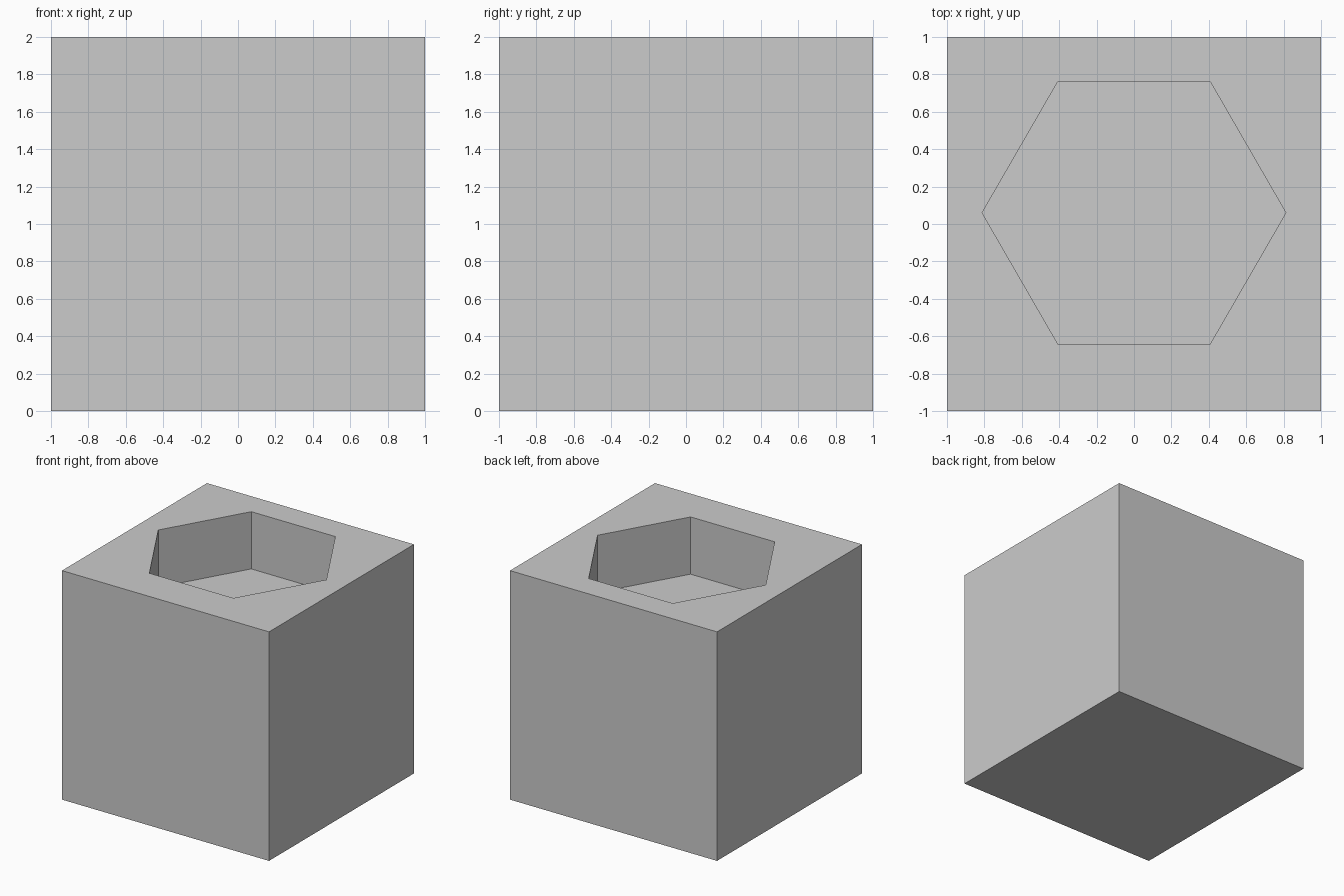
import bpy

default = bpy.data.objects.get("Cube")
if default:
    bpy.data.objects.remove(default, do_unlink=True)

SIZE = 2.0
POCKET_DEPTH = 0.5
POCKET_RADIUS = 0.812
POCKET_Y = 0.06
OVERSHOOT = 0.2

# One flat grey for the whole block
grey = bpy.data.materials.new("plain grey")
grey.use_nodes = True
colour = (0.6, 0.6, 0.6, 1)
grey.diffuse_color = colour
grey.node_tree.nodes["Principled BSDF"].inputs["Base Color"].default_value = colour

# Hexagonal cutter, points toward left and right
height = POCKET_DEPTH + OVERSHOOT
bpy.ops.mesh.primitive_cylinder_add(
    vertices=6, radius=POCKET_RADIUS, depth=height,
    location=(0, POCKET_Y, SIZE - POCKET_DEPTH + height / 2),
    rotation=(0, 0, 0.5235988))
cutter = bpy.context.object
cutter.name = "pocket_cutter"
cutter.data.materials.append(grey)
cutter.hide_render = True

# Solid cube with the pocket sunk into its top
bpy.ops.mesh.primitive_cube_add(size=SIZE, location=(0, 0, SIZE / 2))
block = bpy.context.object
block.name = "block"
block.data.materials.append(grey)
cut = block.modifiers.new("hexagonal pocket", 'BOOLEAN')
cut.operation = 'DIFFERENCE'
cut.solver = 'EXACT'
cut.object = cutter
bpy.ops.object.modifier_apply(modifier=cut.name)

# The cutter is no longer needed
bpy.data.objects.remove(cutter, do_unlink=True)
